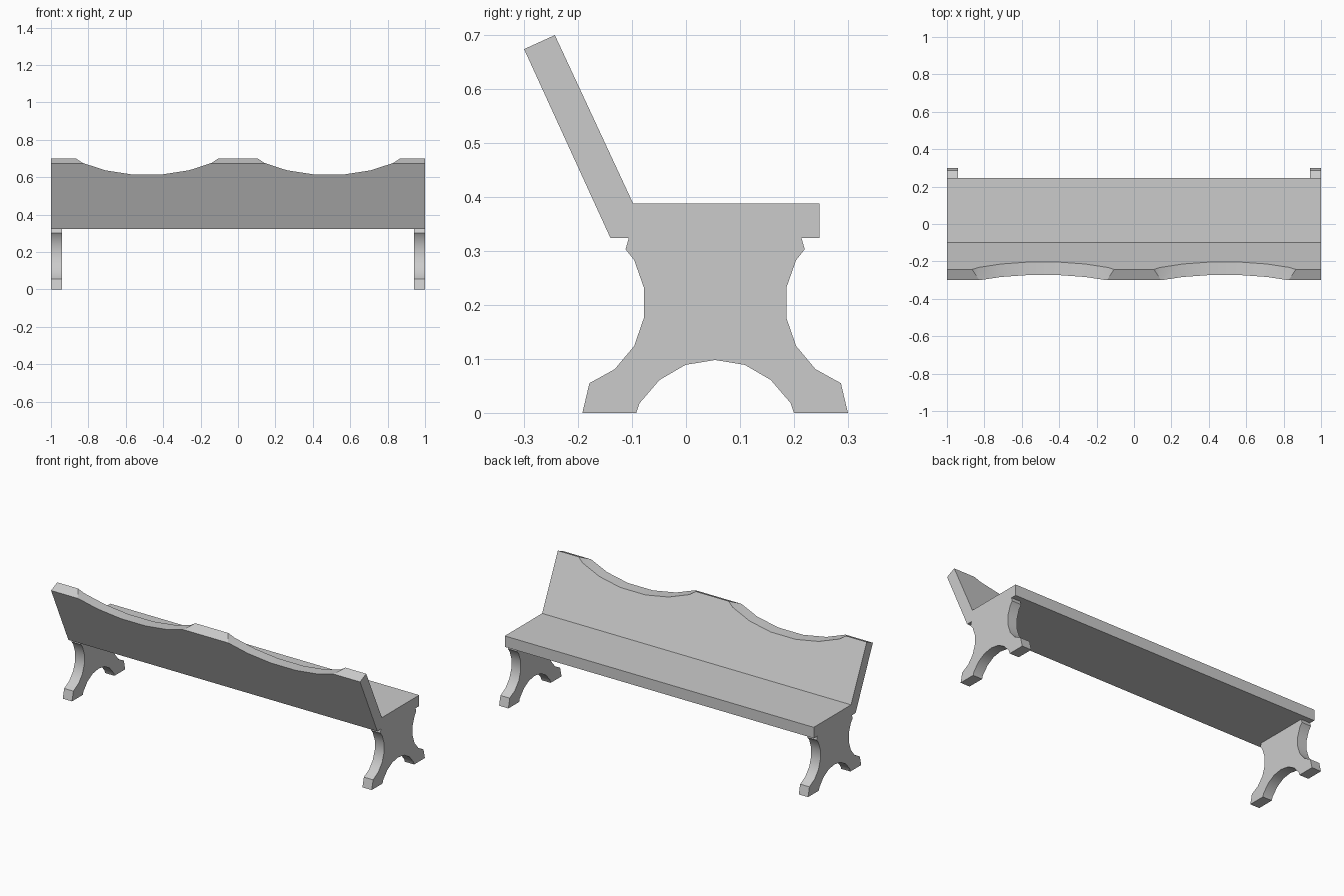
import bpy

if "Cube" in bpy.data.objects:
    bpy.data.objects.remove(bpy.data.objects["Cube"])


def prism(name, profile, start, end, axis):
    """Extrude a 2D outline (y,z along 'x' or x,z along 'y') between two positions."""
    def place(p, t):
        return (t, p[0], p[1]) if axis == 'x' else (p[0], t, p[1])
    n = len(profile)
    verts = [place(p, start) for p in profile] + [place(p, end) for p in profile]
    faces = [tuple(range(n)), tuple(range(2 * n - 1, n - 1, -1))]
    faces += [(i, i + n, (i + 1) % n + n, (i + 1) % n) for i in range(n)]
    mesh = bpy.data.meshes.new(name)
    mesh.from_pydata(verts, [], faces)
    obj = bpy.data.objects.new(name, mesh)
    bpy.context.collection.objects.link(obj)
    # consistent outward normals
    activate(obj)
    bpy.ops.object.mode_set(mode='EDIT')
    bpy.ops.mesh.select_all(action='SELECT')
    bpy.ops.mesh.normals_make_consistent(inside=False)
    bpy.ops.object.mode_set(mode='OBJECT')
    return obj


def activate(obj):
    bpy.ops.object.select_all(action='DESELECT')
    obj.select_set(True)
    bpy.context.view_layer.objects.active = obj


def smooth(obj):
    activate(obj)
    bpy.ops.object.shade_smooth_by_angle()


def mirrored(half, centre):
    """Complete a symmetric outline from its right half."""
    return half + [(2 * centre - a, b) for a, b in reversed(half)]


# Seat and leaning backrest, one continuous board section
bench = prism("seat_and_backrest", [
    (-0.14, 0.324), (0.247, 0.324), (0.247, 0.388),
    (-0.098, 0.388), (-0.243, 0.70), (-0.30, 0.674)], -1, 1, 'x')

# Two scallops cut straight through the top of the backrest
scallop = [(0.081, 0.615), (0.224, 0.637), (0.346, 0.677), (0.428, 0.733)]
for side in (-1, 1):
    centre = side * 0.486
    half = [(centre + dx, z) for dx, z in scallop]
    cutter = prism("scallop_cutter", mirrored(half, centre), -0.5, 0.1, 'y')
    cutter.hide_render = True
    activate(bench)
    mod = bench.modifiers.new("scallop", 'BOOLEAN')
    mod.operation = 'DIFFERENCE'
    mod.solver = 'EXACT'
    mod.object = cutter
    bpy.ops.object.modifier_apply(modifier=mod.name)
    bpy.data.objects.remove(cutter)
smooth(bench)

# End supports: waisted sides, splayed feet and an arch between them
LEG_Y = 0.054
leg_half = [
    (LEG_Y, 0.098), (0.109, 0.089), (0.157, 0.061), (0.194, 0.018), (0.20, 0),
    (0.30, 0), (0.287, 0.055), (0.24, 0.081), (0.204, 0.124), (0.186, 0.176),
    (0.186, 0.232), (0.204, 0.283), (0.22, 0.303), (0.214, 0.324)]
leg_profile = mirrored(leg_half, LEG_Y)[:-1]
for name, x0, x1 in (("left_support", -1, -0.94), ("right_support", 0.94, 1)):
    smooth(prism(name, leg_profile, x0, x1, 'x'))
